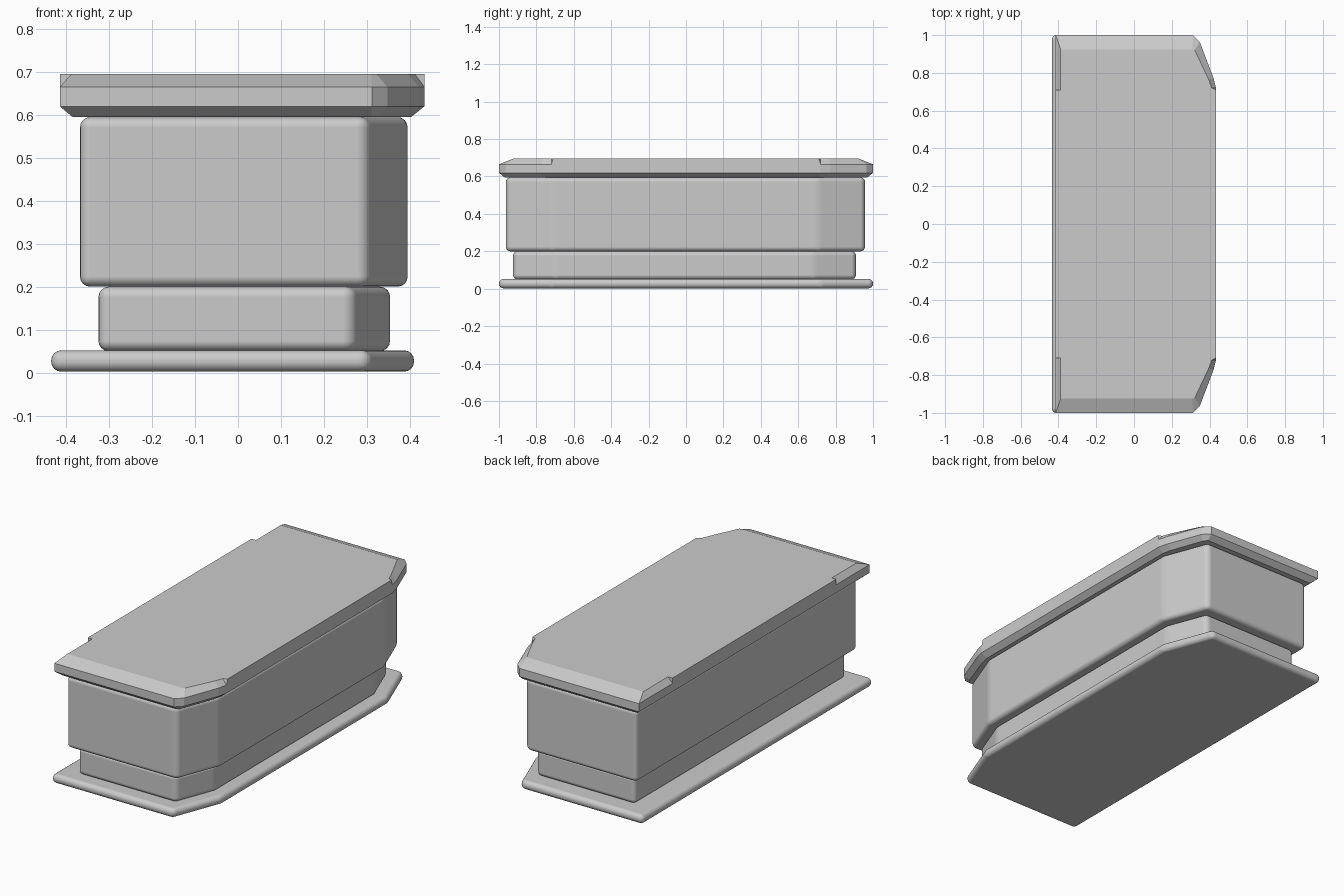
import bpy, bmesh

if "Cube" in bpy.data.objects:
    bpy.data.objects.remove(bpy.data.objects["Cube"])


def mirror_y(half):
    # Complete an outline: points on the +y half, then the same reversed on -y
    return half + [(x, -y) for x, y in reversed(half)]


def make_object(name, rings):
    # Loft equal-length outlines, given as (z, points), from bottom to top
    bm = bmesh.new()
    loops = [[bm.verts.new((x, y, z)) for x, y in pts] for z, pts in rings]
    n = len(loops[0])
    for low, high in zip(loops, loops[1:]):
        for i in range(n):
            j = (i + 1) % n
            bm.faces.new((low[i], low[j], high[j], high[i]))
    bm.faces.new(loops[0])
    bm.faces.new(loops[-1])
    bmesh.ops.remove_doubles(bm, verts=bm.verts, dist=0.0001)
    bmesh.ops.recalc_face_normals(bm, faces=bm.faces)
    mesh = bpy.data.meshes.new(name)
    bm.to_mesh(mesh)
    bm.free()
    obj = bpy.data.objects.new(name, mesh)
    bpy.context.collection.objects.link(obj)
    return obj


def rounded_block(name, left, right, half_len, cut_y, z0, z1, radius, shift=0):
    # Box with two clipped corners on the +x side and rounded edges
    cut_x = right - (half_len - cut_y) * 0.38
    outline = mirror_y([(left, half_len), (cut_x, half_len), (right, cut_y)])
    outline = [(x, y + shift) for x, y in outline]
    obj = make_object(name, [(z0, outline), (z1, outline)])
    bevel = obj.modifiers.new("rounded_edges", 'BEVEL')
    bevel.width = radius
    bevel.segments = 4
    bevel.limit_method = 'ANGLE'
    bevel.angle_limit = 0.26
    bevel.harden_normals = True
    bpy.ops.object.select_all(action='DESELECT')
    bpy.context.view_layer.objects.active = obj
    obj.select_set(True)
    bpy.ops.object.shade_smooth_by_angle()
    return obj


# Base plate, recessed plinth and main body
rounded_block("base_plate", -0.435, 0.41, 1.0, 0.72, 0.002, 0.052, 0.024)
rounded_block("plinth", -0.325, 0.354, 0.917, 0.69, 0.05, 0.2, 0.024, -0.008)
rounded_block("body", -0.368, 0.395, 0.96, 0.71, 0.2, 0.595, 0.024, -0.003)

# Lid: undercut below, sloped ends and clipped corners above;
# repeated points open into the small steps where the corner slopes stop
under = mirror_y([(-0.385, 0.71), (-0.385, 0.71), (-0.385, 0.97), (0.31, 0.97),
                  (0.327, 0.945), (0.39, 0.77), (0.403, 0.715), (0.403, 0.715)])
rim = mirror_y([(-0.415, 0.71), (-0.415, 0.71), (-0.415, 1.0), (0.312, 1.0),
                (0.348, 0.965), (0.422, 0.77), (0.434, 0.72), (0.434, 0.72)])
top = mirror_y([(-0.415, 0.71), (-0.388, 0.71), (-0.388, 0.925), (0.31, 0.925),
                (0.322, 0.92), (0.395, 0.765), (0.412, 0.72), (0.434, 0.71)])
make_object("lid", [(0.595, under), (0.62, rim), (0.665, rim), (0.695, top)])
